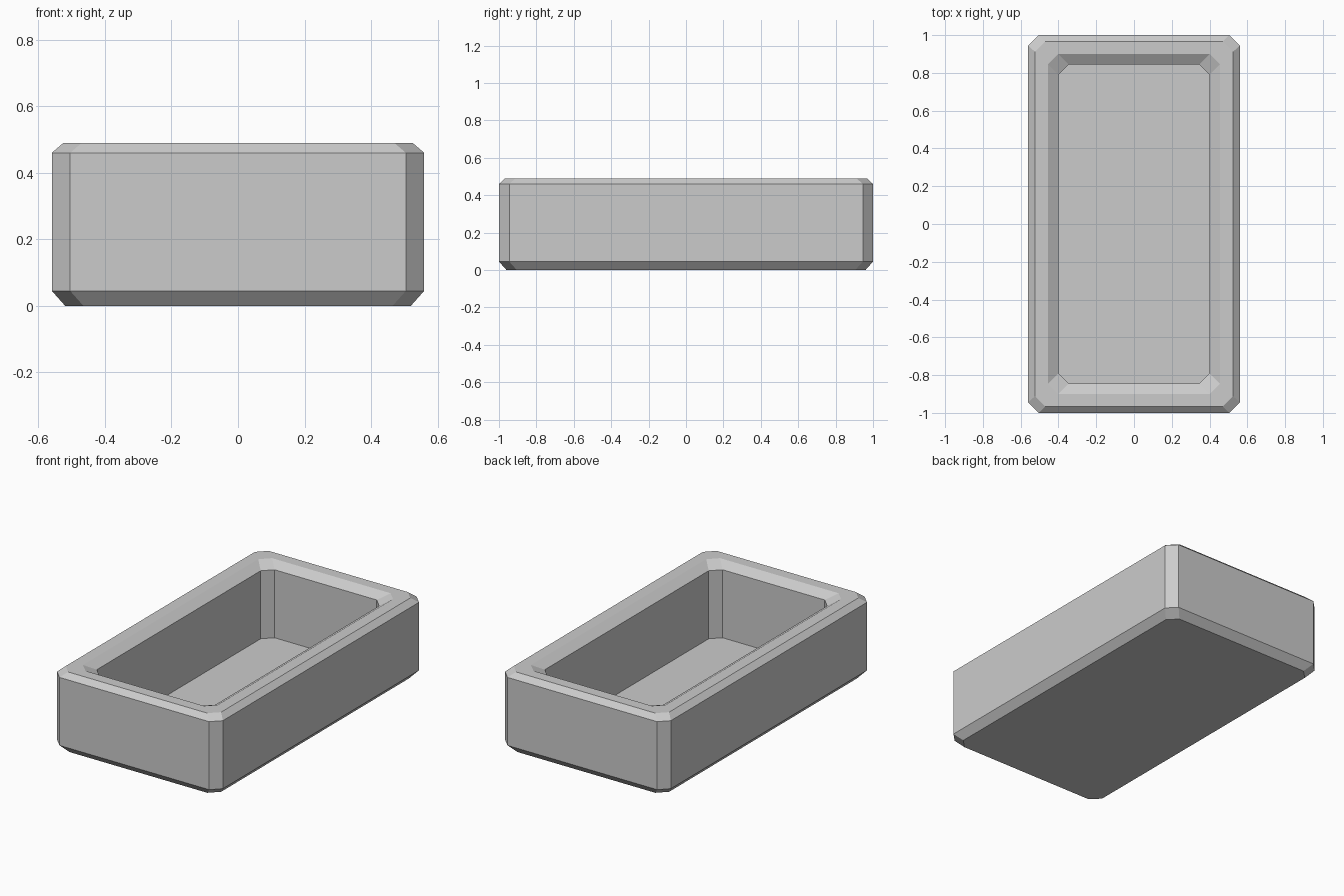
import bpy
import bmesh

if "Cube" in bpy.data.objects:
    bpy.data.objects.remove(bpy.data.objects["Cube"])

CUT = 0.055  # corner chamfer, same on every ring

# Profile from underside, up the outside, over the rim, down to the tray floor
# (half width, half length, height)
PROFILE = [
    (0.52, 0.96, 0.0),
    (0.56, 1.0, 0.045),
    (0.56, 1.0, 0.46),
    (0.525, 0.967, 0.49),
    (0.455, 0.90, 0.49),
    (0.40, 0.845, 0.455),
    (0.40, 0.845, 0.04),
]


def chamfered_ring(bm, hx, hy, z):
    """Rectangle with cut corners, counter-clockwise from above."""
    ix, iy = hx - CUT, hy - CUT
    points = [(hx, -iy), (hx, iy), (ix, hy), (-ix, hy),
              (-hx, iy), (-hx, -iy), (-ix, -hy), (ix, -hy)]
    return [bm.verts.new((x, y, z)) for x, y in points]


def loft(name, profile):
    """Skin the rings together and cap both ends."""
    bm = bmesh.new()
    rings = [chamfered_ring(bm, *p) for p in profile]
    for a, b in zip(rings, rings[1:]):
        for i in range(8):
            j = (i + 1) % 8
            bm.faces.new((a[i], a[j], b[j], b[i]))
    bm.faces.new(rings[0][::-1])
    bm.faces.new(rings[-1])
    mesh = bpy.data.meshes.new(name)
    bm.to_mesh(mesh)
    bm.free()
    obj = bpy.data.objects.new(name, mesh)
    bpy.context.collection.objects.link(obj)
    return obj


# Open tray with bevelled rim
loft("tray", PROFILE)
